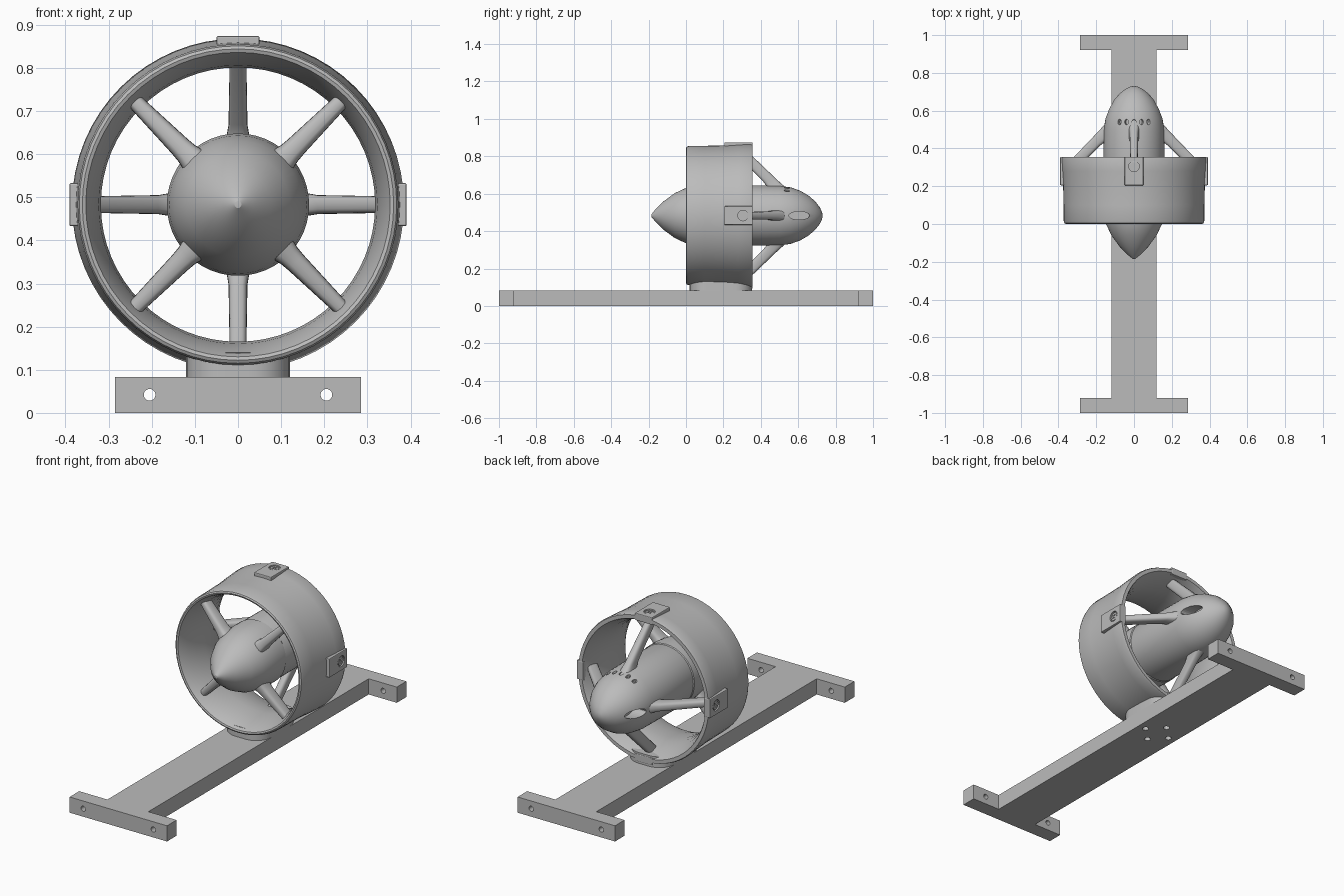
import bpy, bmesh, math
from mathutils import Matrix, Vector

if "Cube" in bpy.data.objects:
    bpy.data.objects.remove(bpy.data.objects["Cube"])

AXIS_Z = 0.483   # height of the duct axis
grey = bpy.data.materials.new("matte grey")
grey.diffuse_color = (0.5, 0.5, 0.5, 1)
grey.use_nodes = True
grey.node_tree.nodes["Principled BSDF"].inputs["Base Color"].default_value = grey.diffuse_color


def finish(name, bm, matrix=None, smooth=True, helper=False):
    bmesh.ops.remove_doubles(bm, verts=bm.verts, dist=1e-5)
    bmesh.ops.recalc_face_normals(bm, faces=bm.faces)
    me = bpy.data.meshes.new(name)
    bm.to_mesh(me)
    bm.free()
    if matrix is not None:
        me.transform(matrix)
    me.materials.append(grey)
    if smooth:
        me.polygons.foreach_set("use_smooth", [True] * len(me.polygons))
        me.set_sharp_from_angle(angle=math.radians(32))
    ob = bpy.data.objects.new(name, me)
    bpy.context.collection.objects.link(ob)
    if helper:
        ob.hide_render = True
        ob.hide_set(True)
    return ob


def spoke_frame(deg):
    """Local (across, y, radius) to world, around the duct axis."""
    a = math.radians(deg)
    c, s = math.cos(a), math.sin(a)
    return Matrix(((s, 0, c, 0), (0, 1, 0, 0), (-c, 0, s, AXIS_Z), (0, 0, 0, 1)))


def revolve(name, profile, segs=48, closed=False):
    """Turn (y, radius) points around the duct axis."""
    bm = bmesh.new()
    rings = [[bm.verts.new((r * math.cos(2 * math.pi * i / segs), y,
                            AXIS_Z + r * math.sin(2 * math.pi * i / segs)))
              for i in range(segs)] for y, r in profile]
    pairs = list(zip(rings, rings[1:])) + ([(rings[-1], rings[0])] if closed else [])
    for a, b in pairs:
        for i in range(segs):
            j = (i + 1) % segs
            bm.faces.new((a[i], a[j], b[j], b[i]))
    return finish(name, bm)


def loft(name, stations, deg, n=20):
    """Rounded-box sections (y, radius, half width, half chord) along a spoke."""
    def power(v):
        return math.copysign(abs(v) ** 0.65, v)
    bm = bmesh.new()
    rings = []
    for y, r, hw, hc in stations:
        rings.append([bm.verts.new((hw * power(math.cos(2 * math.pi * i / n)),
                                    y + hc * power(math.sin(2 * math.pi * i / n)), r))
                      for i in range(n)])
    for a, b in zip(rings, rings[1:]):
        for i in range(n):
            j = (i + 1) % n
            bm.faces.new((a[i], a[j], b[j], b[i]))
    bm.faces.new(rings[0])
    bm.faces.new(rings[-1])
    return finish(name, bm, spoke_frame(deg))


def box(name, lo, hi, matrix=None, helper=False):
    bm = bmesh.new()
    bmesh.ops.create_cube(bm, size=1)
    for v in bm.verts:
        v.co = Vector([lo[k] + (v.co[k] + 0.5) * (hi[k] - lo[k]) for k in range(3)])
    return finish(name, bm, matrix, False, helper)


def rod(bm, at, radius, depth, rot=None, segs=20):
    m = Matrix.Translation(at) @ (rot if rot else Matrix())
    bmesh.ops.create_cone(bm, cap_ends=True, segments=segs, radius1=radius,
                          radius2=radius, depth=depth, matrix=m)


def cut(ob, cutter):
    mod = ob.modifiers.new("cut", 'BOOLEAN')
    mod.operation = 'DIFFERENCE'
    mod.object = cutter


def extrude_outline(name, pts, z0, z1, smooth=False):
    bm = bmesh.new()
    f = bm.faces.new([bm.verts.new((x, y, z0)) for x, y in pts])
    up = bmesh.ops.extrude_face_region(bm, geom=[f])["geom"]
    bmesh.ops.translate(bm, vec=(0, 0, z1 - z0),
                        verts=[v for v in up if isinstance(v, bmesh.types.BMVert)])
    return finish(name, bm, smooth=smooth)


# Base plank with a cross bar at each end
quarter = [(0.285, 1.0), (0.285, 0.92), (0.12, 0.92)]
right = quarter + [(x, -y) for x, y in reversed(quarter)]
base = extrude_outline("base_plank", right + [(-x, y) for x, y in reversed(right)], 0, 0.083)

# Bolt holes: sideways through the cross bars, upward under the pedestal
bm = bmesh.new()
for sx in (-1, 1):
    for sy in (-1, 1):
        rod(bm, (sx * 0.205, sy * 0.96, 0.042), 0.0135, 0.2, Matrix.Rotation(math.pi / 2, 4, 'X'))
for dx, dy in ((1, 0), (-1, 0), (0, 1), (0, -1)):
    rod(bm, (dx * 0.075, 0.18 + dy * 0.075, 0.03), 0.016, 0.18)
cut(base, finish("bolt_hole_cutter", bm, smooth=False, helper=True))

# Pedestal under the duct
outline = []
for q, (sx, sy) in enumerate(((1, 1), (-1, 1), (-1, -1), (1, -1))):
    for k in range(9):
        a = math.pi / 2 * (q + k / 8)
        outline.append((sx * 0.03 + 0.09 * math.cos(a), 0.187 + sy * 0.077 + 0.09 * math.sin(a)))
pedestal = extrude_outline("pedestal", outline, 0.083, 0.14, True)

# Duct ring with a foil-like wall
revolve("duct_ring", [
    (0.0, 0.361), (0.004, 0.368), (0.015, 0.372), (0.1, 0.373), (0.2, 0.375), (0.28, 0.381),
    (0.345, 0.385), (0.355, 0.381), (0.355, 0.362), (0.345, 0.356), (0.28, 0.332), (0.22, 0.32),
    (0.17, 0.318), (0.11, 0.323), (0.06, 0.332), (0.02, 0.345), (0.003, 0.353)], 64, True)

# Nose spinner
revolve("nose_spinner", [
    (-0.185, 0), (-0.184, 0.008), (-0.162, 0.035), (-0.12, 0.076), (-0.06, 0.12), (0, 0.148),
    (0.06, 0.16), (0.11, 0.165), (0.165, 0.165), (0.17, 0.161), (0.17, 0)])

# Motor body with tail cone
body = revolve("motor_body", [
    (0.165, 0), (0.165, 0.16), (0.172, 0.162), (0.4, 0.161), (0.5, 0.16), (0.56, 0.151),
    (0.61, 0.133), (0.655, 0.107), (0.69, 0.077), (0.715, 0.045), (0.727, 0.02), (0.731, 0)])

# Vent slots on top and long cable openings on both sides
bm = bmesh.new()
for i in range(-2, 3):
    m = spoke_frame(90 + i * 15) @ Matrix.Translation((0, 0.54, 0.155))
    rod(bm, (0, 0, 0), 0.01, 0.05, m @ Matrix.Diagonal((1, 1.5, 1, 1)), 12)
for deg in (0, 180):
    m = spoke_frame(deg) @ Matrix.Translation((0, 0.605, 0.13))
    rod(bm, (0, 0, 0), 0.022, 0.1, m @ Matrix.Diagonal((1, 2.5, 1, 1)), 24)
cut(body, finish("vent_cutter", bm, smooth=False, helper=True))

for deg in (0, 90, 180, 270):
    frame = spoke_frame(deg)
    # Swept rear struts
    loft("rear_strut", [(0.495, 0.135, 0.032, 0.055), (0.474, 0.162, 0.026, 0.046),
                        (0.452, 0.185, 0.022, 0.042), (0.275, 0.358, 0.019, 0.038)], deg)
    # Front blades between the cardinal spokes
    loft("front_blade", [(0.05, 0.14, 0.034, 0.044), (0.052, 0.168, 0.027, 0.038),
                         (0.054, 0.19, 0.025, 0.035), (0.07, 0.345, 0.018, 0.03)], deg + 45)
    # Strut mounting pads with screw sockets
    pad = box("strut_pad", (-0.05, 0.205, 0.352), (0.05, 0.356, 0.391), frame)
    bev = pad.modifiers.new("soft_edges", 'BEVEL')
    bev.width, bev.segments = 0.004, 2
    if deg == 270:
        continue
    bm = bmesh.new()
    rod(bm, (0, 0.305, 0.392), 0.028, 0.02)
    cut(pad, finish("socket_cutter", bm, frame, False, True))
    bm = bmesh.new()
    rod(bm, (0, 0.305, 0.383), 0.022, 0.01)
    screw = finish("pad_screw", bm, frame)
    for turn in (45, 135):
        m = frame @ Matrix.Translation((0, 0.305, 0)) @ Matrix.Rotation(math.radians(turn), 4, 'Z')
        cut(screw, box("slot_cutter", (-0.015, -0.003, 0.384), (0.015, 0.003, 0.395), m, True))
